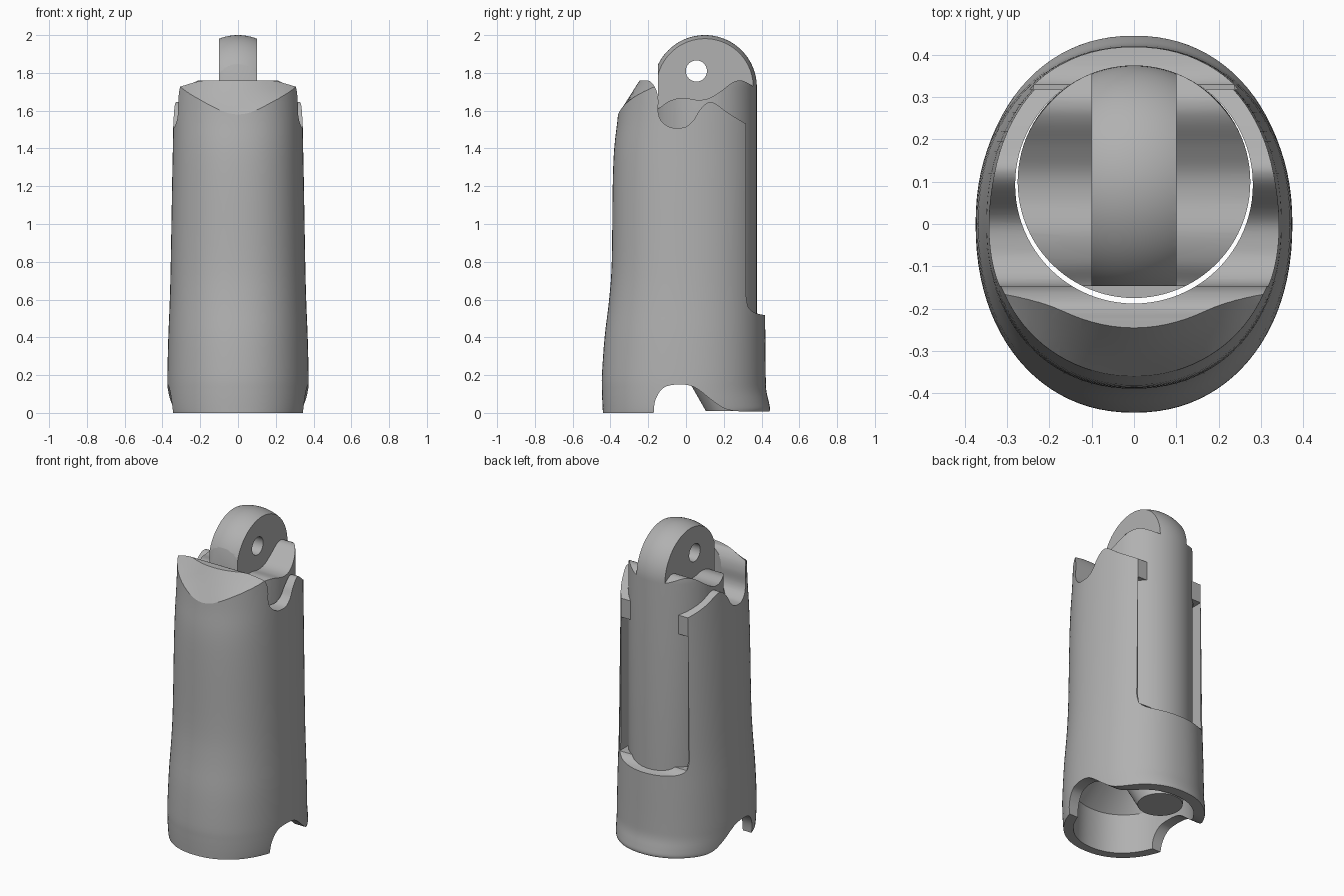
import bpy, bmesh, math
from mathutils import Vector

old = bpy.data.objects.get("Cube")
if old:
    bpy.data.objects.remove(old, do_unlink=True)

grey = bpy.data.materials.new("plain_grey")
grey.use_nodes = True
colour = (0.44, 0.44, 0.44, 1)
grey.diffuse_color = colour
grey.node_tree.nodes["Principled BSDF"].inputs["Base Color"].default_value = colour


def make(name, bm):
    bmesh.ops.recalc_face_normals(bm, faces=bm.faces)
    mesh = bpy.data.meshes.new(name)
    bm.to_mesh(mesh)
    bm.free()
    mesh.materials.append(grey)
    ob = bpy.data.objects.new(name, mesh)
    bpy.context.collection.objects.link(ob)
    return ob


def loft(name, rings):
    """Skin closed rings of points and cap both ends."""
    bm = bmesh.new()
    loops = [[bm.verts.new(p) for p in ring] for ring in rings]
    n = len(loops[0])
    for a, b in zip(loops, loops[1:]):
        for i in range(n):
            j = (i + 1) % n
            bm.faces.new((a[i], a[j], b[j], b[i]))
    bm.faces.new(loops[0])
    bm.faces.new(loops[-1])
    return make(name, bm)


def prism(name, outline, x0, x1):
    """Side-view outline (y, z) extruded along x."""
    return loft(name, [[(x, y, z) for y, z in outline] for x in (x0, x1)])


def spline(points, steps=6):
    """Smooth curve through the points."""
    p = [Vector(q) for q in points]
    p = [p[0]] + p + [p[-1]]
    out = []
    for a, b, c, d in zip(p, p[1:], p[2:], p[3:]):
        for k in range(steps):
            t = k / steps
            out.append(0.5 * (2 * b + (c - a) * t + (2 * a - 5 * b + 4 * c - d) * t * t
                              + (3 * b - a - 3 * c + d) * t ** 3))
    return [tuple(q) for q in out] + [tuple(p[-1])]


def oval(z, side, front, back, n=96, power=2.15):
    """Slightly squarish oval with its own front and back depth."""
    ring = []
    for i in range(n):
        t = 2 * math.pi * i / n
        c, s = math.cos(t), math.sin(t)
        x = side * math.copysign(abs(c) ** (2 / power), c)
        y = (back if s > 0 else front) * math.copysign(abs(s) ** (2 / power), s)
        ring.append((x, y, z))
    return ring


def circle(z, r, y=0.1, n=96):
    return [(r * math.cos(2 * math.pi * i / n), y + r * math.sin(2 * math.pi * i / n), z)
            for i in range(n)]


def bevel_ring(z):
    """Curved front edge of the sloping lip at one height."""
    edge = -.36 + .636 * (z - 1.58)
    bend = -.4 + 10 * (z - 1.58)
    xs = [.4 * i / 16 for i in range(-16, 17)]
    return [(x, edge + bend * x * x, z) for x in xs] + [(.4, -.9, z), (-.4, -.9, z)]


def carve(ob, cutters):
    for cutter in cutters:
        cutter.hide_render = True
        mod = ob.modifiers.new("cut", 'BOOLEAN')
        mod.operation, mod.solver, mod.object = 'DIFFERENCE', 'EXACT', cutter
    bpy.context.view_layer.update()
    result = bpy.data.meshes.new_from_object(
        ob.evaluated_get(bpy.context.evaluated_depsgraph_get()))
    ob.modifiers.clear()
    ob.data = result
    for cutter in cutters:
        bpy.data.objects.remove(cutter, do_unlink=True)
    bpy.ops.object.select_all(action='DESELECT')
    ob.select_set(True)
    bpy.context.view_layer.objects.active = ob
    bpy.ops.object.shade_smooth_by_angle(angle=math.radians(25))


# Outer sleeve: height, half width, front depth, back depth
body = spline([(0, .366, .44, .435), (.02, .369, .441, .445), (.06, .372, .443, .438),
               (.12, .374, .445, .425), (.2, .374, .445, .422), (.4, .369, .431, .42),
               (.6, .361, .407, .418), (.8, .356, .393, .418), (1.2, .349, .388, .418),
               (1.4, .345, .38, .418), (1.58, .342, .36, .418), (1.82, .338, .345, .418)], 4)
sleeve = loft("outer_sleeve", [oval(*s) for s in body])

# Top rim, side saddles and open back
rim = [(-.6, 1.76)]
rim += spline([(-.225, 1.76), (-.19, 1.755), (-.16, 1.715), (-.147, 1.66), (-.147, 1.59),
               (-.13, 1.545), (-.09, 1.515), (-.05, 1.508), (0, 1.515), (.04, 1.55),
               (.07, 1.6), (.11, 1.64), (.15, 1.64), (.22, 1.59), (.318, 1.53)])
rim += spline([(.318, .62), (.33, .56), (.365, .53), (.42, .517)])
rim += [(.7, .515), (.7, 2.3), (-.6, 2.3)]
# Arched opening under both sides
arch = spline([(-.17, -.1), (-.17, .02), (-.155, .085), (-.115, .135), (-.05, .15),
               (.02, .145), (.07, .12), (.14, .065), (.2, .025), (.26, .01), (.34, .008)])
arch += [(.7, .008), (.7, -.1)]
carve(sleeve, [
    prism("rim_cutter", rim, -1, 1),
    loft("lip_bevel_cutter", [bevel_ring(1.52 + .04 * i) for i in range(8)]),
    prism("arch_cutter", arch, -1, 1),
    loft("bore_cutter", [circle(-.2, .281, .093), circle(2.3, .281, .093)]),
    loft("base_cavity_cutter", [oval(-.2, .31, .395, .38), oval(.25, .305, .375, .37),
                                oval(.42, .24, .17, .3)]),
    prism("slot_cutter", [(.15, .56), (.5, .56), (.5, 1.41), (.15, 1.41)], -.237, .237),
])

# Inner plunger: tapered foot, round bar and domed end
R, DOME = .275, 1.725
rings = [circle(.01, .13, .235), circle(.5, R), circle(DOME, R)]
for k in range(1, 24):
    a = math.pi / 2 * k / 24
    rings.append(circle(DOME + R * math.sin(a), R * math.cos(a)))
rings.append(circle(DOME + R, .004))
plunger = loft("inner_plunger", rings)

# Wavy shoulders leave a central tongue
shoulder = [(-.4, 1.6)] + spline([(-.18, 1.6), (-.14, 1.615), (-.09, 1.65), (-.02, 1.668),
                                  (.06, 1.657), (.12, 1.665), (.18, 1.7), (.24, 1.745),
                                  (.28, 1.76), (.32, 1.75), (.4, 1.7)])
shoulder += [(.7, 1.7), (.7, 2.3), (-.4, 2.3)]
pin = [(.055 + .056 * math.cos(math.pi * i / 20), 1.81 + .056 * math.sin(math.pi * i / 20))
       for i in range(40)]
carve(plunger, [
    prism("left_shoulder_cutter", shoulder, .1, 1),
    prism("right_shoulder_cutter", shoulder, -1, -.1),
    prism("tongue_front_cutter", [(-.5, 1.6), (-.147, 1.6), (-.147, 2.3), (-.5, 2.3)], -1, 1),
    prism("pin_hole_cutter", pin, -1, 1),
])
